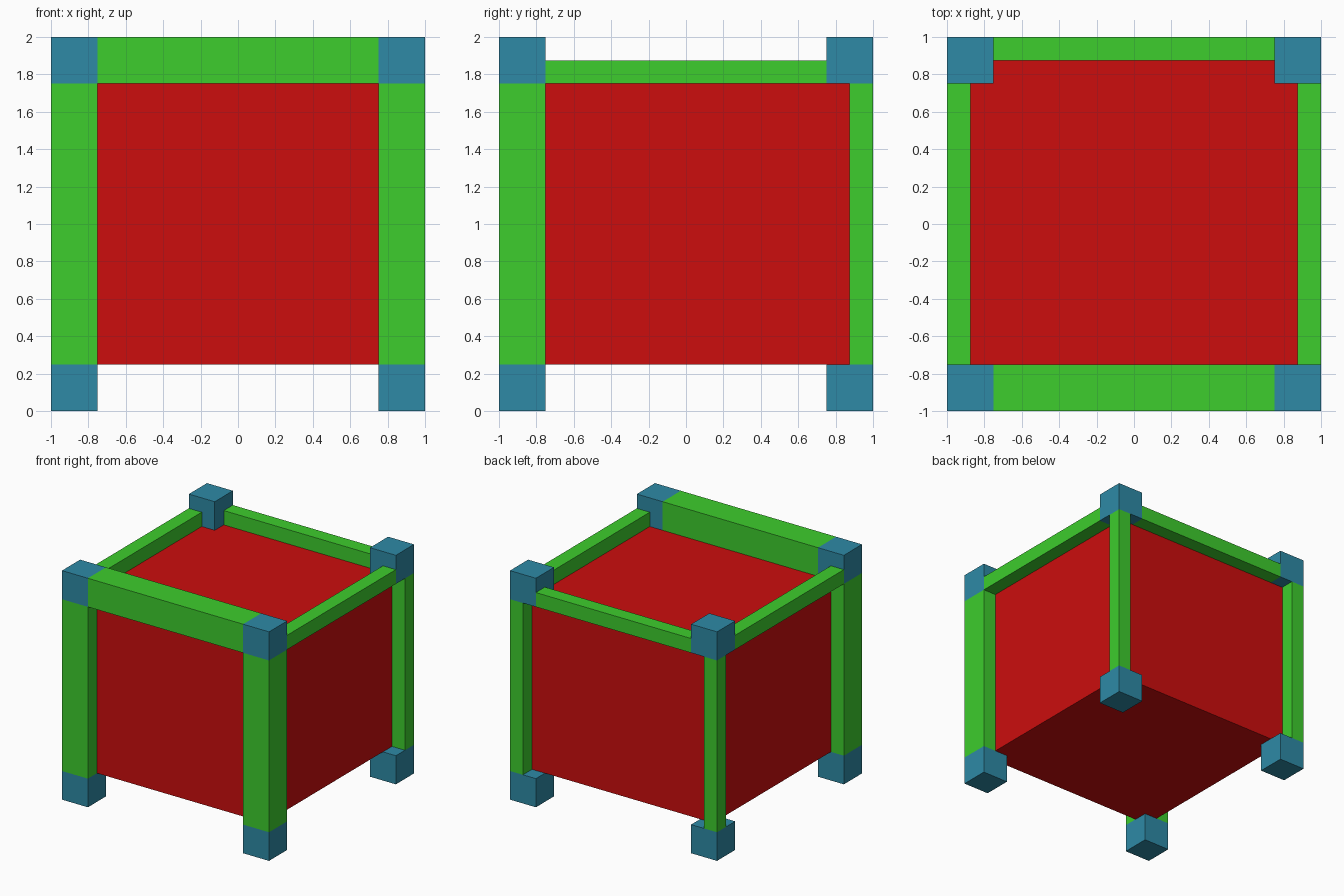
import bpy
import bmesh

cube = bpy.data.objects.get("Cube")
if cube:
    bpy.data.objects.remove(cube, do_unlink=True)


def srgb(r, g, b):
    return [((c / 255 + 0.055) / 1.055) ** 2.4 if c > 10 else c / 255 / 12.92
            for c in (r, g, b)] + [1.0]


def material(name, color):
    mat = bpy.data.materials.new(name)
    mat.use_nodes = True
    mat.diffuse_color = color
    mat.node_tree.nodes["Principled BSDF"].inputs["Base Color"].default_value = color
    return mat


RED = material("red", srgb(204, 13, 13))
GREEN = material("green", srgb(61, 205, 45))
BLUE = material("blue", srgb(46, 138, 166))


def box(name, low, high, mat):
    """Axis-aligned box between two corners."""
    mesh = bpy.data.meshes.new(name)
    bm = bmesh.new()
    bmesh.ops.create_cube(bm, size=1)
    for v in bm.verts:
        v.co = [lo + (c + 0.5) * (hi - lo) for c, lo, hi in zip(v.co, low, high)]
    bm.to_mesh(mesh)
    bm.free()
    mesh.materials.append(mat)
    obj = bpy.data.objects.new(name, mesh)
    bpy.context.collection.objects.link(obj)


def span(sign, thick):
    """Range of given thickness, flush with the outer limit on one side."""
    return sorted((sign, sign * (1 - thick)))


C, T = 0.25, 0.125  # corner block size, thin bar size

# Body
box("body", (-1 + T, -1 + T, C), (1 - T, 1 - T, 2 - C), RED)

for side, sx in (("left", 1), ("right", -1)):
    for end, sy in (("front", -1), ("back", 1)):
        # Corner blocks
        x, y = span(sx, C), span(sy, C)
        for level, z in (("bottom", 0), ("top", 2 - C)):
            box(f"{level}_{end}_{side}_block", (x[0], y[0], z), (x[1], y[1], z + C), BLUE)
        # Posts: thick in front, thin at the back
        w = C if sy < 0 else T
        x, y = span(sx, w), span(sy, w)
        box(f"{end}_{side}_post", (x[0], y[0], C), (x[1], y[1], 2 - C), GREEN)
    # Thin side rails
    x = span(sx, T)
    box(f"{side}_rail", (x[0], -1 + C, 2 - C), (x[1], 1 - C, 2 - T), GREEN)

# Thick front rail and thin back rail
box("front_rail", (-1 + C, -1, 2 - C), (1 - C, -1 + C, 2), GREEN)
box("back_rail", (-1 + C, 1 - T, 2 - C), (1 - C, 1, 2 - T), GREEN)
